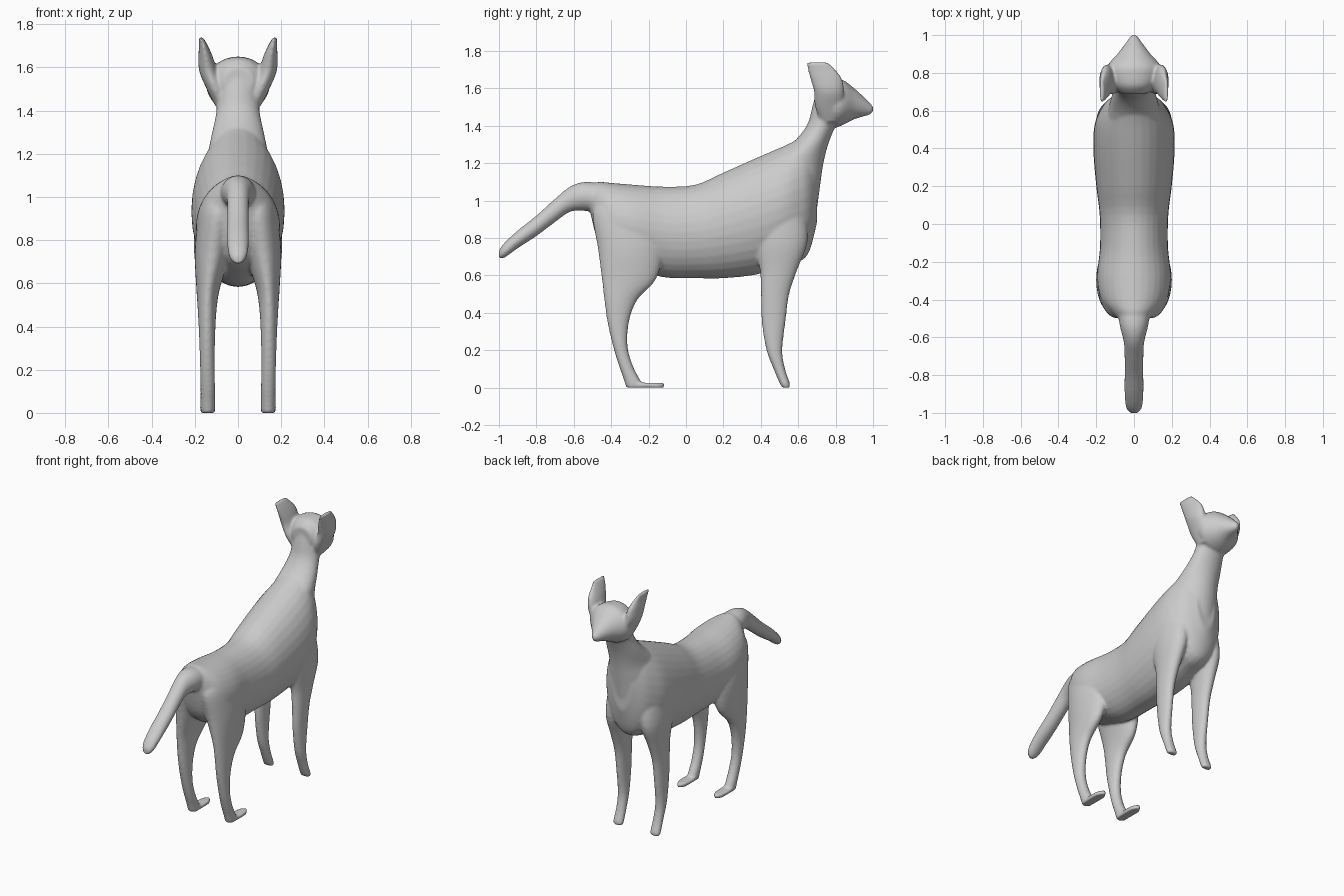
import bpy, bmesh, math
from mathutils import Vector

bm = bmesh.new()
SIDES = 32


def refine(rows, steps=4):
    """Catmull-Rom interpolation of section rows."""
    out = []
    for i in range(len(rows) - 1):
        p0, p1 = rows[max(i - 1, 0)], rows[i]
        p2, p3 = rows[i + 1], rows[min(i + 2, len(rows) - 1)]
        for k in range(steps):
            t = k / steps
            out.append([0.5 * (2 * b + (c - a) * t + (2 * a - 5 * b + 4 * c - d) * t * t
                               + (3 * b - a - 3 * c + d) * t ** 3)
                        for a, b, c, d in zip(p0, p1, p2, p3)])
    out.append(list(rows[-1]))
    return out


def loft(rows, place):
    """Skin closed oval rings; place(row, cos, sin) gives each point."""
    rings = []
    for row in refine(rows):
        rings.append([bm.verts.new(place(row, math.cos(2 * math.pi * i / SIDES),
                                         math.sin(2 * math.pi * i / SIDES)))
                      for i in range(SIDES)])
    for a, b in zip(rings, rings[1:]):
        for i in range(SIDES):
            j = (i + 1) % SIDES
            bm.faces.new((a[i], a[j], b[j], b[i]))
    bm.faces.new(rings[0])
    bm.faces.new(rings[-1])


def along_y(rows):
    # row: y, top z, bottom z, half width
    loft(rows, lambda r, c, s: Vector((r[3] * c, r[0], (r[1] + r[2]) / 2 + (r[1] - r[2]) / 2 * s)))


def along_z(rows, side=1):
    # row: z, back y, front y, centre x, half width
    loft(rows, lambda r, c, s: Vector((side * (r[3] + r[4] * c),
                                       (r[1] + r[2]) / 2 + (r[2] - r[1]) / 2 * s, r[0])))


# Torso
along_y([(-.51, 1.08, .93, .07), (-.47, 1.10, .78, .12), (-.40, 1.095, .69, .175),
         (-.28, 1.085, .64, .195), (-.12, 1.075, .59, .18), (.05, 1.085, .585, .182),
         (.2, 1.15, .585, .2), (.38, 1.23, .605, .215), (.52, 1.29, .65, .21),
         (.61, 1.33, .675, .175), (.66, 1.32, .73, .135), (.70, 1.25, .88, .07)])

# Neck
along_z([(.95, .40, .70, 0, .14), (1.1, .38, .72, 0, .155), (1.2, .42, .735, 0, .14),
         (1.3, .56, .76, 0, .12), (1.4, .645, .80, 0, .10), (1.5, .675, .85, 0, .10),
         (1.6, .70, .84, 0, .10)])

# Head and muzzle
along_y([(.69, 1.60, 1.47, .07), (.73, 1.64, 1.42, .115), (.79, 1.65, 1.39, .145),
         (.84, 1.645, 1.405, .14), (.90, 1.60, 1.435, .088), (.95, 1.555, 1.45, .05),
         (.985, 1.52, 1.46, .025), (1.0, 1.505, 1.475, .012)])

# Tail
along_y([(-.44, 1.09, .93, .09), (-.54, 1.10, .945, .075), (-.62, 1.075, .94, .055),
         (-.70, 1.01, .885, .05), (-.80, .92, .81, .05), (-.90, .84, .745, .05),
         (-.97, .775, .695, .043), (-1.0, .735, .69, .022)])

for side in (1, -1):
    # Hind leg
    along_z([(0, -.32, -.22, .14, .034), (.05, -.335, -.25, .14, .034),
             (.12, -.36, -.285, .14, .034), (.22, -.39, -.312, .142, .034),
             (.35, -.42, -.305, .143, .037), (.47, -.437, -.26, .143, .043),
             (.58, -.45, -.16, .138, .055), (.75, -.472, -.12, .115, .085),
             (.92, -.50, -.15, .09, .09), (1.0, -.47, -.22, .08, .07)], side)
    # Hind foot
    along_z([(0, -.31, -.115, .14, .036), (.026, -.31, -.115, .14, .036)], side)
    # Front leg
    along_z([(0, .515, .555, .14, .036), (.025, .50, .555, .14, .036),
             (.1, .468, .53, .14, .033), (.2, .43, .515, .142, .033),
             (.35, .405, .532, .143, .035), (.5, .40, .552, .143, .041),
             (.63, .395, .595, .14, .052), (.78, .36, .65, .13, .075),
             (.95, .36, .64, .11, .085)], side)
    # Ear
    along_z([(1.42, .72, .82, .075, .03), (1.5, .69, .84, .105, .04),
             (1.58, .685, .845, .137, .042), (1.65, .665, .835, .15, .033),
             (1.70, .65, .80, .16, .021), (1.74, .64, .76, .172, .01)], side)

bmesh.ops.recalc_face_normals(bm, faces=bm.faces)
mesh = bpy.data.meshes.new("dog_body")
bm.to_mesh(mesh)
bm.free()
dog = bpy.data.objects.new("dog_body", mesh)
bpy.context.collection.objects.link(dog)

# Fuse all parts into one smooth skin
fuse = dog.modifiers.new("fuse", 'REMESH')
fuse.mode = 'VOXEL'
fuse.voxel_size = 0.008
fuse.use_smooth_shade = True
soft = dog.modifiers.new("soften", 'SMOOTH')
soft.factor = 0.5
soft.iterations = 8
